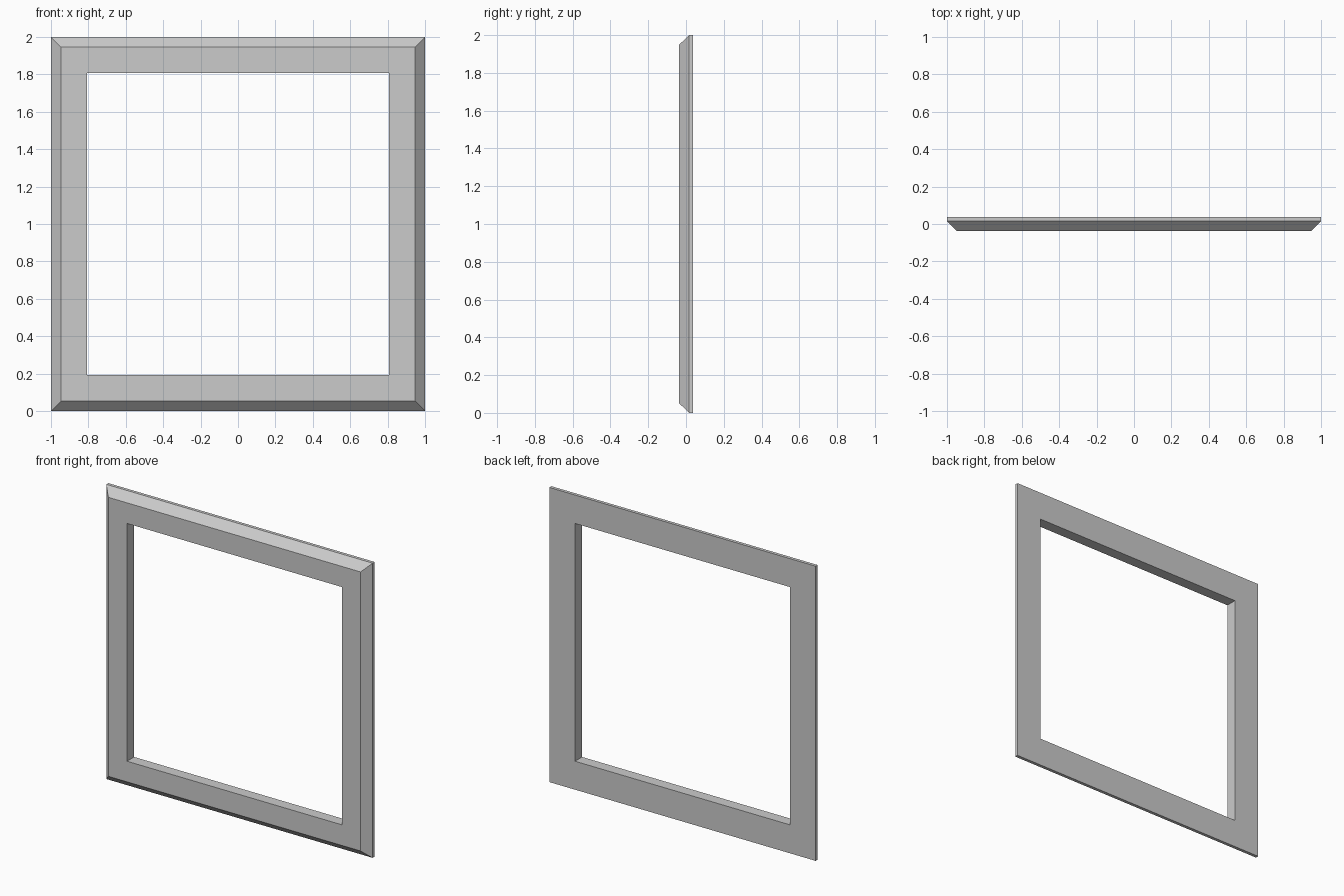
import bpy
import bmesh

if "Cube" in bpy.data.objects:
    bpy.data.objects.remove(bpy.data.objects["Cube"])

# Cross-section of the frame: (half width of square ring, y depth), closed loop
PROFILE = [(1.0, 0.038), (1.0, 0.016), (0.947, -0.038), (0.807, -0.038), (0.807, 0.038)]
CORNERS = [(-1, -1), (1, -1), (1, 1), (-1, 1)]

# Sweep the cross-section around the four mitred corners
bm = bmesh.new()
rings = [[bm.verts.new((sx * r, y, 1 + sz * r)) for sx, sz in CORNERS] for r, y in PROFILE]
for i, ring in enumerate(rings):
    following = rings[(i + 1) % len(rings)]
    for j in range(4):
        k = (j + 1) % 4
        bm.faces.new((ring[j], ring[k], following[k], following[j]))
bmesh.ops.recalc_face_normals(bm, faces=bm.faces)

mesh = bpy.data.meshes.new("square_frame")
bm.to_mesh(mesh)
bm.free()
bpy.context.collection.objects.link(bpy.data.objects.new("square_frame", mesh))
